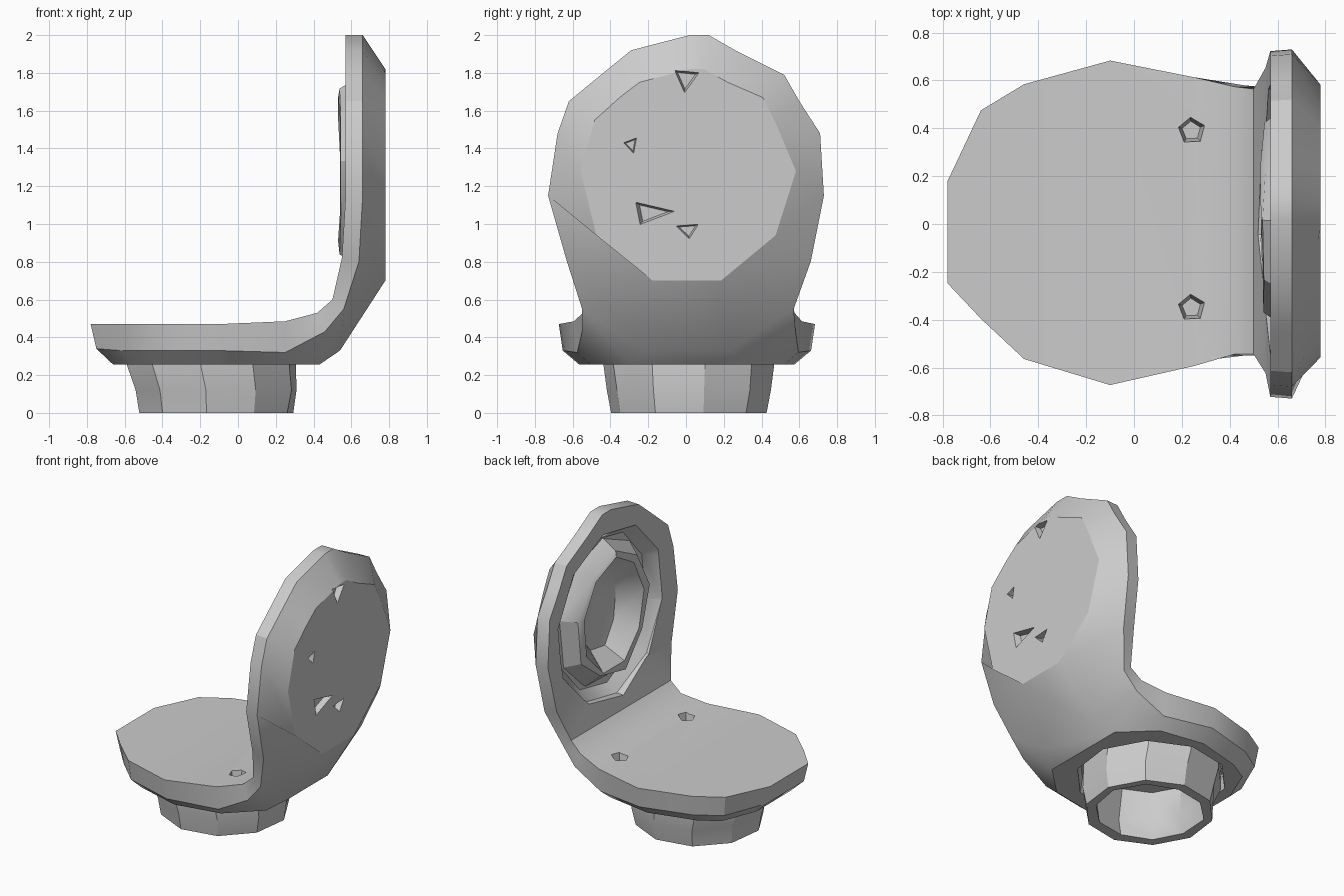
import bpy, bmesh, math, random
from mathutils import Vector

random.seed(4)
cube = bpy.data.objects.get("Cube")
if cube:
    bpy.data.objects.remove(cube, do_unlink=True)

grey = bpy.data.materials.new("plain grey")
grey.use_nodes = True
colour = (0.6, 0.6, 0.6, 1)
grey.diffuse_color = colour
grey.node_tree.nodes["Principled BSDF"].inputs["Base Color"].default_value = colour


def add_cap(bm, loop):
    """Close a ring with strips of quads running across it."""
    left, right = len(loop), 1
    while left - right > 1:
        a, b = loop[left % len(loop)], loop[right]
        left, right = left - 1, right + 1
        if left == right:
            bm.faces.new((a, b, loop[right]))
        else:
            bm.faces.new((a, b, loop[right], loop[left]))


def loft(name, rings, cap_start=True, cap_end=True):
    """Skin a series of equal rings into one mesh object."""
    bm = bmesh.new()
    loops = [[bm.verts.new(p) for p in ring] for ring in rings]
    n = len(loops[0])
    for a, b in zip(loops, loops[1:]):
        for i in range(n):
            j = (i + 1) % n
            bm.faces.new((a[i], a[j], b[j], b[i]))
    if cap_start:
        add_cap(bm, loops[0])
    if cap_end:
        add_cap(bm, loops[-1])
    bmesh.ops.recalc_face_normals(bm, faces=bm.faces)
    mesh = bpy.data.meshes.new(name)
    bm.to_mesh(mesh)
    bm.free()
    mesh.materials.append(grey)
    obj = bpy.data.objects.new(name, mesh)
    bpy.context.collection.objects.link(obj)
    return obj


def flat_ring(cx, cy, z, r, n, jitter=0.0):
    pts = []
    for i in range(n):
        a = math.tau * (i + 0.3) / n
        s = r + random.uniform(-jitter, jitter)
        pts.append(Vector((cx + s * math.cos(a), cy + s * math.sin(a), z)))
    return pts


def upright_ring(x, cy, cz, ry, rz, n, jitter=0.0, turn=0.3):
    pts = []
    for i in range(n):
        a = math.tau * (i + turn) / n
        s = 1 + random.uniform(-jitter, jitter)
        dx = random.uniform(-jitter, jitter) * 0.15
        pts.append(Vector((x + dx, cy + s * ry * math.cos(a), cz + s * rz * math.sin(a))))
    return pts


def select_only(obj):
    bpy.ops.object.select_all(action='DESELECT')
    obj.select_set(True)
    bpy.context.view_layer.objects.active = obj


def cut(body, cutter):
    cutter.hide_render = True
    mod = body.modifiers.new("cut", 'BOOLEAN')
    mod.operation = 'DIFFERENCE'
    mod.solver = 'EXACT'
    mod.object = cutter
    select_only(body)
    bpy.ops.object.modifier_apply(modifier=mod.name)
    bpy.data.objects.remove(cutter, do_unlink=True)


# Seat and backrest: one L-shaped shell; each station gives
# inner x z, rim x z, outer x z, side limits in y, outer width factor
stations = [
    (-.78, .47, -.75, .34, -.66, .255, -.25, .18, .9),
    (-.64, .47, -.62, .33, -.56, .255, -.40, .48, .85),
    (-.46, .47, -.45, .33, -.42, .255, -.57, .59, .83),
    (-.10, .47, -.10, .33, -.10, .255, -.68, .69, .83),
    (.25, .485, .25, .32, .22, .255, -.60, .62, .84),
    (.42, .53, .46, .43, .43, .255, -.55, .58, .55),
    (.50, .60, .56, .55, .54, .33, -.55, .57, .40),
    (.55, .82, .64, .80, .78, .70, -.63, .66, .28),
    (.57, 1.15, .66, 1.15, .78, .94, -.73, .73, .65),
    (.57, 1.48, .66, 1.48, .78, 1.28, -.68, .71, .82),
    (.57, 1.65, .66, 1.65, .78, 1.55, -.62, .60, .78),
    (.57, 1.79, .66, 1.79, .78, 1.67, -.45, .52, .78),
    (.57, 1.92, .66, 1.92, .78, 1.75, -.29, .26, .85),
    (.57, 2.0, .66, 2.0, .78, 1.82, .02, .12, .8),
]
sections = []
for ix, iz, rx, rz, ox, oz, a, b, k in stations:
    side = 0.96 if rz < 0.4 else 1.0
    sections.append([(ix, a * .99, iz), (ix, b * .99, iz), (rx, b * side, rz),
                     (ox, b * k, oz), (ox, a * k, oz), (rx, a * side, rz)])
shell = loft("seat_and_backrest", sections)

# Wide dished groove and deep hollow in the inner face of the backrest
cy, cz = 0.03, 1.27
cut(shell, loft("groove_cutter", [upright_ring(.40, cy, cz, .60, .60, 10),
                                  upright_ring(.57, cy, cz, .59, .59, 10),
                                  upright_ring(.64, cy, cz, .50, .53, 10)]))
cut(shell, loft("hollow_cutter", [upright_ring(.40, cy, cz, .36, .40, 9),
                                  upright_ring(.71, cy, cz, .34, .38, 9)]))

# Recess under the seat around the pedestal
cut(shell, loft("recess_cutter", [flat_ring(-.13, .015, .15, .50, 10),
                                  flat_ring(-.13, .015, .36, .47, 10)]))

# Small pits in the seat
for y in (.39, -.35):
    cut(shell, loft("pit_cutter", [flat_ring(.24, y, .58, .075, 5),
                                   flat_ring(.24, y, .40, .04, 5)]))

# Small chips in the outer face of the backrest: y, z, half width, half height, turn
for y, z, w, h, turn in ((0, 1.77, .11, .11, .2), (-.29, 1.42, .06, .07, .4),
                         (-.19, 1.06, .19, .10, .05), (.01, .97, .10, .07, .3)):
    cut(shell, loft("chip_cutter", [upright_ring(.85, y, z, w, h, 3, turn=turn),
                                    upright_ring(.74, y, z, w * .5, h * .5, 3, turn=turn)]))

# Raised uneven cushion ring with a crater
cushion = loft("back_cushion_ring", [
    upright_ring(.66, cy, cz, .49, .52, 9),
    upright_ring(.545, cy, cz, .39, .43, 9, .06),
    upright_ring(.535, cy, cz, .34, .39, 9, .05),
    upright_ring(.66, cy, cz, .22, .26, 9, .12),
    upright_ring(.69, cy, cz, .10, .12, 9)], cap_start=False)

# Hollow pedestal
pedestal = loft("pedestal", [
    flat_ring(-.14, .015, .40, .45, 10),
    flat_ring(-.14, .015, .25, .455, 10),
    flat_ring(-.115, .015, .12, .43, 10, .015),
    flat_ring(-.115, .015, 0, .415, 10),
    flat_ring(-.115, .015, 0, .35, 10, .015),
    flat_ring(-.115, .015, .12, .33, 10, .03),
    flat_ring(-.115, .015, .33, .32, 10)], cap_start=False)

for obj in (shell, cushion, pedestal):
    select_only(obj)
    bpy.ops.object.shade_smooth_by_angle(angle=math.radians(30))
